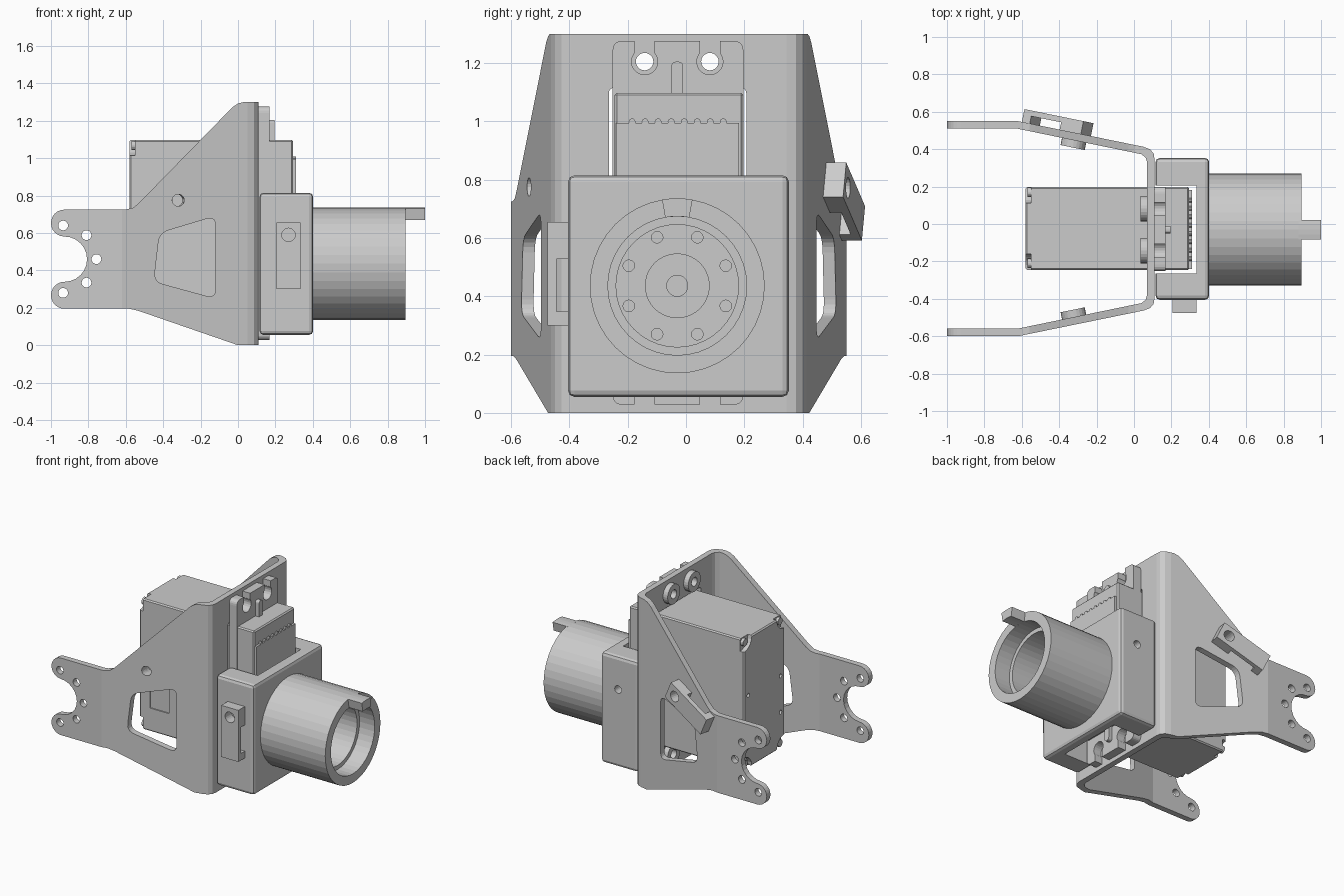
import bpy, bmesh
from math import sin, cos, pi, radians, atan2
from mathutils import Matrix, Vector

if "Cube" in bpy.data.objects:
    bpy.data.objects.remove(bpy.data.objects["Cube"])

CY, CZ = -0.025, 0.436          # bracket mid-plane, output axis height


def finish(name, bm, m=None):
    bmesh.ops.remove_doubles(bm, verts=bm.verts, dist=1e-5)
    bmesh.ops.recalc_face_normals(bm, faces=bm.faces)
    me = bpy.data.meshes.new(name)
    bm.to_mesh(me)
    bm.free()
    ob = bpy.data.objects.new(name, me)
    bpy.context.collection.objects.link(ob)
    if m:
        me.transform(m)
    return ob


def prism(name, pts, axis, a, b, m=None):
    """Extrude a 2D outline along an axis from a to b."""
    put = {'x': lambda p, t: (t, p[0], p[1]),
           'y': lambda p, t: (p[0], t, p[1]),
           'z': lambda p, t: (p[0], p[1], t)}[axis]
    bm = bmesh.new()
    lo, hi = ([bm.verts.new(put(p, t)) for p in pts] for t in (a, b))
    n = len(pts)
    bm.faces.new(lo)
    bm.faces.new(hi)
    for i in range(n):
        j = (i + 1) % n
        bm.faces.new((lo[i], lo[j], hi[j], hi[i]))
    return finish(name, bm, m)


def rect(a0, a1, b0, b1):
    return [(a0, b0), (a1, b0), (a1, b1), (a0, b1)]


def arc(cx, cy, r, a0, a1, n=12):
    return [(cx + r * cos(radians(a0 + (a1 - a0) * i / n)),
             cy + r * sin(radians(a0 + (a1 - a0) * i / n))) for i in range(n + 1)]


def circle(cx, cy, r, n=20):
    return arc(cx, cy, r, 0, 360, n)[:-1]


def rounded(pts, d, n=5):
    out = []
    for i, p in enumerate(pts):
        p = Vector(p)
        a, b = Vector(pts[i - 1]), Vector(pts[(i + 1) % len(pts)])
        a, b = p + (a - p).normalized() * d, p + (b - p).normalized() * d
        for k in range(n + 1):
            t = k / n
            out.append(tuple(a * (1 - t) ** 2 + p * 2 * t * (1 - t) + b * t * t))
    return out


def lathe(name, prof, m, n=32):
    """Spin an (axial, radius) profile around local x."""
    bm = bmesh.new()
    vs = [bm.verts.new((x, 0, r)) for x, r in prof]
    es = [bm.edges.new(e) for e in zip(vs, vs[1:])]
    if prof[0][1] > 0:
        es.append(bm.edges.new((vs[-1], vs[0])))
    bmesh.ops.spin(bm, geom=vs + es, cent=(0, 0, 0), axis=(1, 0, 0),
                   angle=2 * pi, steps=n)
    return finish(name, bm, m)


def apply_mod(ob, kind, **kw):
    mod = ob.modifiers.new(kind, kind)
    for k, v in kw.items():
        setattr(mod, k, v)
    bpy.context.view_layer.objects.active = ob
    bpy.ops.object.modifier_apply(modifier=mod.name)


def boolean(ob, cutter, op='DIFFERENCE'):
    apply_mod(ob, 'BOOLEAN', object=cutter, operation=op, solver='EXACT')
    bpy.data.objects.remove(cutter)


def cut(ob, pts, axis, a, b):
    boolean(ob, prism("cutter", pts, axis, a, b))


# Bracket: bent U strip trimmed by the side silhouette
outer = [(-1.1, .575), (-.62, .575), (.05, .438), (.085, .425), (.105, .402), (.11, .37)]
inner = [(.07, .355), (.062, .38), (.04, .398), (-.625, .535), (-1.1, .535)]
strip = [(x, CY + y) for x, y in outer] + [(x, CY - y) for x, y in outer[::-1]]
strip += [(x, CY - y) for x, y in inner[::-1]] + [(x, CY + y) for x, y in inner]
bracket = prism("bracket", strip, 'z', -.1, 1.4)
side = [(.2, 0), (0, 0), (-.53, .183), (-.58, .195)]
side += arc(-.928, .267, .072, 270, 90) + arc(-.928, .46, .121, -90, 90)[1:-1]
side += arc(-.928, .653, .072, 270, 90)
side += [(-.6, .725), (-.56, .735), (-.53, .76), (-.03, 1.272), (0, 1.292), (.03, 1.3), (.2, 1.3)]
boolean(bracket, prism("cutter", side, 'y', -1, 1), 'INTERSECT')
cut(bracket, rounded([(-.45, .34), (-.12, .25), (-.12, .69), (-.42, .60)], .05), 'y', -1, 1)
for x, z in [(-.935, .28), (-.935, .64), (-.81, .335), (-.81, .588), (-.757, .46)]:
    cut(bracket, circle(x, z, .026), 'y', -1, 1)
cut(bracket, circle(-.32, .775, .032), 'y', -1, 1)
cut(bracket, rounded(rect(-.265, .207, .19, 1.115), .02), 'x', 0, .2)
MOUNTS = [(y, z) for y in (-.142, .082) for z in (.105, 1.205)]
for y, z in MOUNTS:
    cut(bracket, circle(y, z, .03), 'x', 0, .2)

# Threaded bosses behind the plate and inside the arms
for y, z in MOUNTS:
    lathe("plate_boss", [(.035, .03), (.035, .068), (.07, .068), (.07, .03)],
          Matrix.Translation((0, y, z)), 24)
TILT = atan2(.137, .67)
for s in (1, -1):
    n = Vector((-sin(TILT), -s * cos(TILT), 0))
    m = Matrix.Translation((-.32, CY + s * .473, .775)) @ Vector((1, 0, 0)).rotation_difference(n).to_matrix().to_4x4()
    lathe("arm_boss", [(0, .032), (0, .066), (.04, .066), (.04, .032)], m, 24)

# Gear housing with a channel for the servo
housing = prism("gear_housing", rect(.115, .402, -.405, .353), 'z', .055, .815)
apply_mod(housing, 'BEVEL', width=.022, segments=2)
cut(housing, rect(0, .335, -.265, .205), 'z', -.1, 1)
cut(housing, circle(.27, .59, .026), 'y', .25, .45)


# Cable clips: notched bars with one screw hole
def clip(name, m):
    pts = [(0, -.1775), (0, -.13), (-.04, -.13), (-.04, .05), (0, .05),
           (0, .1775), (-.07, .1775), (-.07, -.1775)]
    ob = prism(name, pts, 'x', -.065, .065)
    cut(ob, circle(0, .112, .036), 'y', -.2, .1)
    ob.data.transform(m)


clip("housing_clip", Matrix.Translation((.27, -.405, .4775)))
tan = Vector((cos(TILT), -sin(TILT), 0))
nrm = Vector((sin(TILT), cos(TILT), 0))
up = tan * cos(radians(25)) + Vector((0, 0, sin(radians(25))))
rot = Matrix(((-nrm).cross(up), -nrm, up)).transposed().to_4x4()
clip("arm_clip", Matrix.Translation((-.415, .508, .725)) @ rot)

# Servo case with corner notches, screw holes and a label recess
servo = prism("servo_case", rect(-.58, .295, -.245, .197), 'z', .2, 1.098)
apply_mod(servo, 'BEVEL', width=.008, segments=1)
for y in (-.245, .197):
    for z in (.2, 1.098):
        cut(servo, circle(y, z, .085), 'x', -.7, -.55)
        lathe("case_screw", [(-.57, 0), (-.57, .025), (-.545, .025), (-.545, 0)],
              Matrix.Translation((0, y * .86, z + (.03 if z < .5 else -.03))), 16)
for y in (-.2, .15):
    for z in (.45, .7):
        cut(servo, circle(y, z, .014, 12), 'x', -.7, -.54)
cut(servo, rect(-.5, -.355, .36, .585), 'y', -.3, -.237)

# Servo mounting ears with open slots
ears = prism("servo_ears", rounded(rect(-.252, .197, .028, 1.276), .035), 'x', .11, .168)
for y, z in MOUNTS:
    cut(ears, circle(y, z, .045), 'x', 0, .3)
    cut(ears, rect(y - .034, y + .034, *((z, 1.4) if z > .6 else (-.1, z))), 'x', 0, .3)
for z0, z1 in ((.1, .25), (1.08, 1.205)):
    prism("ear_rib", rounded(rect(-.05, -.01, z0, z1), .018), 'x', .15, .195)

# Servo gear cover with grip teeth
prism("gear_cover", rect(-.24, .182, .22, .995), 'x', .28, .31)
for i in range(8):
    prism("cover_tooth", circle(-.185 + i * .0447, .998, .012, 10), 'x', .285, .31)

# Output tube with stepped bore, floor hub, screw holes and key
tube = lathe("output_tube", [(.39, 0), (.39, .3), (.895, .3), (.895, .238), (.78, .238),
                             (.78, .21), (.47, .21), (.47, .111), (.485, .111),
                             (.485, .036), (.46, .036), (.46, 0)],
             Matrix.Translation((0, -.03, CZ)), 40)
for i in range(8):
    a = radians(22.5 + 45 * i)
    cut(tube, circle(-.03 + .18 * cos(a), CZ + .18 * sin(a), .02, 12), 'x', .44, .6)
prism("tube_key", arc(-.03, CZ, .3, 100, 80, 4) + arc(-.03, CZ, .238, 80, 100, 4), 'x', .88, 1.0)
